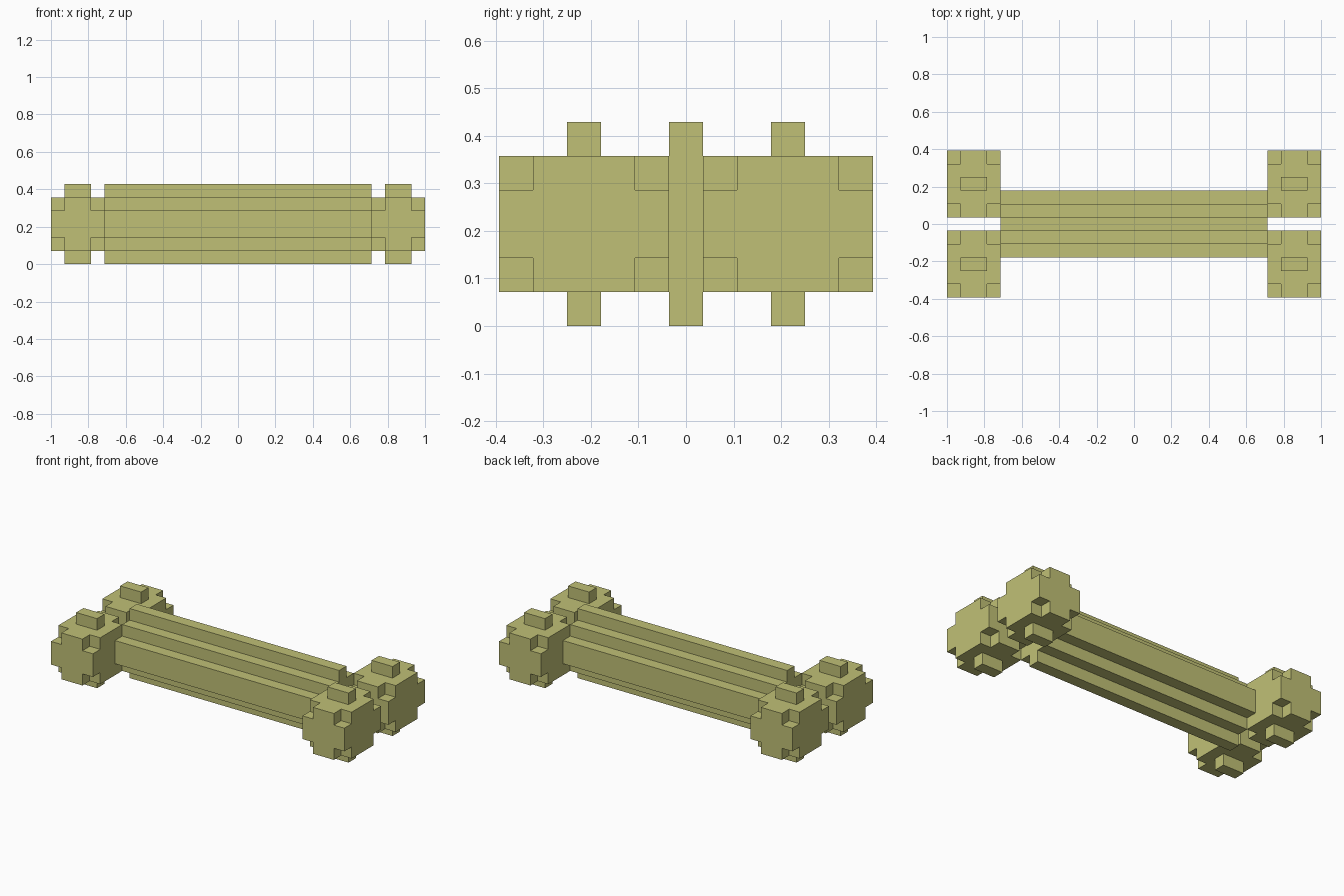
import bpy
import bmesh
import math
from mathutils import Vector

cube = bpy.data.objects.get("Cube")
if cube:
    bpy.data.objects.remove(cube, do_unlink=True)

U = 1 / 14  # size of one block

# Single bone colour
bone = bpy.data.materials.new("bone_yellow")
bone.use_nodes = True
colour = (0.527, 0.527, 0.181, 1)
bone.diffuse_color = colour
bone.node_tree.nodes["Principled BSDF"].inputs["Base Color"].default_value = colour


def add_object(name, bm):
    """Turn a bmesh in block units into a flat-shaded object."""
    bmesh.ops.recalc_face_normals(bm, faces=bm.faces)
    bmesh.ops.scale(bm, vec=(U, U, U), verts=bm.verts)
    mesh = bpy.data.meshes.new(name)
    bm.to_mesh(mesh)
    bm.free()
    mesh.materials.append(bone)
    obj = bpy.data.objects.new(name, mesh)
    bpy.context.collection.objects.link(obj)
    return obj


def block_shell(cells):
    """Outer skin of a set of unit blocks, with flat areas merged."""
    bm = bmesh.new()
    verts = {}

    def vert(p):
        key = tuple(round(c) for c in p)
        if key not in verts:
            verts[key] = bm.verts.new(key)
        return verts[key]

    for cell in cells:
        for axis in range(3):
            for side in (0, 1):
                step = [0, 0, 0]
                step[axis] = 2 * side - 1
                if tuple(c + s for c, s in zip(cell, step)) in cells:
                    continue
                quad = []
                for a, b in ((0, 0), (1, 0), (1, 1), (0, 1)):
                    p = list(cell)
                    p[axis] += side
                    p[(axis + 1) % 3] += a
                    p[(axis + 2) % 3] += b
                    quad.append(vert(p))
                if not side:
                    quad.reverse()
                bm.faces.new(quad)
    bmesh.ops.dissolve_limit(bm, angle_limit=math.radians(1),
                             verts=bm.verts, edges=bm.edges)
    return bm


# Shaft: stepped cross-section swept along x
quarter = [(2.5, 1), (1.5, 1), (1.5, 2), (0.5, 2), (0.5, 3)]
upper = quarter + [(-y, z) for y, z in reversed(quarter)]
section = upper + [(-y, -z) for y, z in upper]
bm = bmesh.new()
end = bm.faces.new([bm.verts.new((-10, y, z + 3)) for y, z in section])
swept = bmesh.ops.extrude_face_region(bm, geom=[end], use_keep_orig=True)
bmesh.ops.translate(bm, vec=(20, 0, 0),
                    verts=[v for v in swept["geom"] if isinstance(v, bmesh.types.BMVert)])
add_object("shaft", bm)

# Knob: 4 x 5 x 4 block without its eight corners, plus bumps above and below
knob_cells = {(x, y, z) for x in range(4) for y in range(5) for z in range(1, 5)
              if not (x in (0, 3) and y in (0, 4) and z in (1, 4))}
knob_cells |= {(x, 2, z) for x in (1, 2) for z in (0, 5)}

for x, side in ((10, "left"), (-14, "right")):
    for y, face in ((-5.5, "front"), (0.5, "back")):
        bm = block_shell(knob_cells)
        bmesh.ops.translate(bm, vec=Vector((x, y, 0)), verts=bm.verts)
        add_object(f"{face}_{side}_knob", bm)
